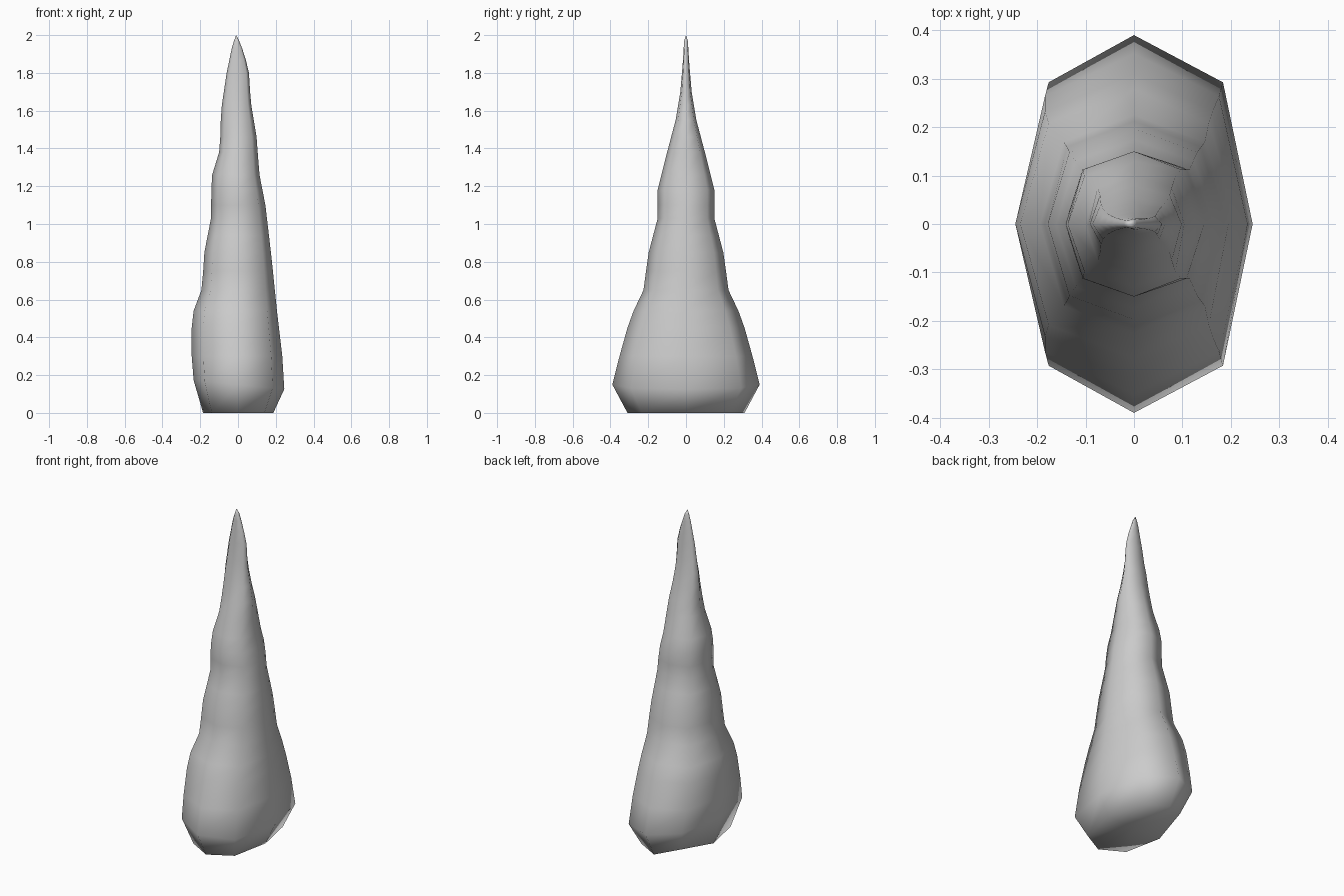
import bpy, bmesh, math

if "Cube" in bpy.data.objects:
    bpy.data.objects.remove(bpy.data.objects["Cube"])

# Profiles read as (z, distance from the axis)
LEFT = [(0, .185), (.15, .235), (.18, .245), (.46, .245), (.54, .235), (.66, .19), (.85, .178),
        (1.03, .143), (1.25, .14), (1.38, .10), (1.47, .093), (1.6, .09), (1.8, .06), (1.93, .033), (1.97, .021)]
RIGHT = [(0, .187), (.15, .245), (.27, .238), (.55, .205), (.8, .18), (1.1, .145),
         (1.28, .11), (1.45, .10), (1.65, .067), (1.8, .058), (1.9, .034), (1.97, .006)]
DEPTH = [(0, .31), (.15, .39), (.3, .352), (.45, .31), (.52, .287), (.65, .225), (.84, .20), (1.03, .15),
         (1.18, .15), (1.38, .10), (1.55, .055), (1.7, .03), (1.85, .017), (1.97, .01)]
LEVELS = [0, .15, .3, .45, .54, .65, .75, .85, .94, 1.03, 1.1, 1.18, 1.26, 1.38, 1.46,
          1.55, 1.63, 1.7, 1.8, 1.87, 1.93, 1.97]
SIDES = 8
DIAGONAL = .75  # slightly fuller than a regular octagon


def sample(profile, z):
    for (z0, r0), (z1, r1) in zip(profile, profile[1:]):
        if z <= z1:
            return r0 + (r1 - r0) * (z - z0) / (z1 - z0)
    return profile[-1][1]


def ring(bm, z):
    verts = []
    for i in range(SIDES):
        a = math.tau * i / SIDES
        c, s = math.cos(a), math.sin(a)
        if i % 2:
            c, s = math.copysign(DIAGONAL, c), math.copysign(DIAGONAL, s)
        x = c * sample(RIGHT if c > 0 else LEFT, z)
        y = s * sample(DEPTH, z)
        # the wide rim leans a little; one foot corner is lifted
        dz = -.1 * x if z == .15 else 0
        if z == 0 and i == 3:
            dz = .04
        verts.append(bm.verts.new((x, y, z + dz)))
    return verts


# Rock spire: stacked octagons, pointed tip, closed foot
bm = bmesh.new()
rings = [ring(bm, z) for z in LEVELS]
for lower, upper in zip(rings, rings[1:]):
    for i in range(SIDES):
        j = (i + 1) % SIDES
        bm.faces.new((lower[i], lower[j], upper[j], upper[i]))
tip = bm.verts.new((-.01, 0, 2))
foot = bm.verts.new((0, 0, .01))
for i in range(SIDES):
    j = (i + 1) % SIDES
    bm.faces.new((rings[-1][i], rings[-1][j], tip))
    bm.faces.new((rings[0][j], rings[0][i], foot))
bmesh.ops.recalc_face_normals(bm, faces=bm.faces)
for f in bm.faces:
    f.smooth = True
mesh = bpy.data.meshes.new("rock_spire")
bm.to_mesh(mesh)
bm.free()
bpy.context.collection.objects.link(bpy.data.objects.new("rock_spire", mesh))
